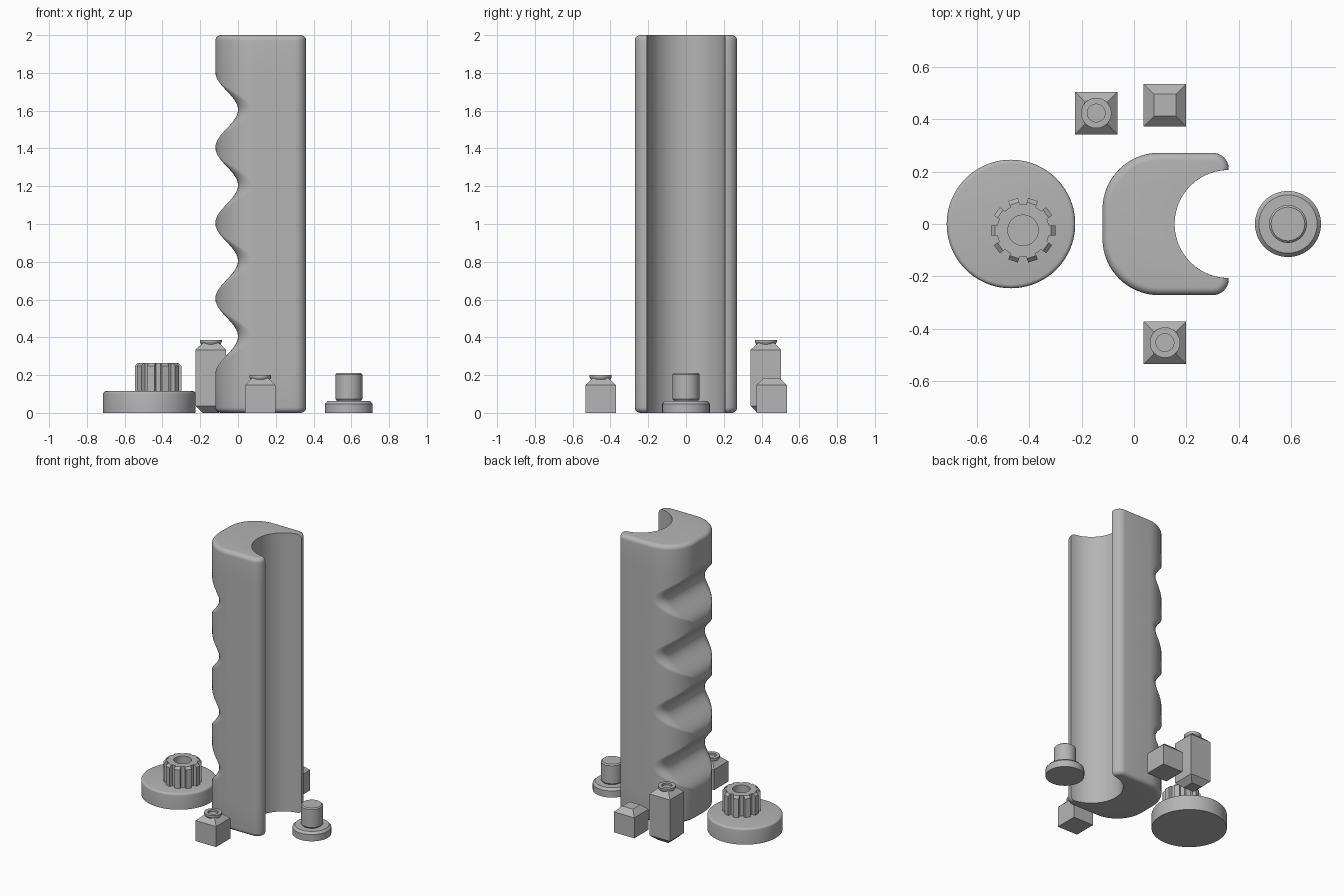
import bpy, bmesh, math

if "Cube" in bpy.data.objects:
    bpy.data.objects.remove(bpy.data.objects["Cube"])

grey = bpy.data.materials.new("grey_plastic")
grey.diffuse_color = (0.46, 0.46, 0.46, 1)
grey.use_nodes = True
grey.node_tree.nodes["Principled BSDF"].inputs["Base Color"].default_value = grey.diffuse_color


def finish(name, bm, angle=35):
    bmesh.ops.remove_doubles(bm, verts=bm.verts, dist=1e-5)
    bmesh.ops.recalc_face_normals(bm, faces=bm.faces)
    mesh = bpy.data.meshes.new(name)
    bm.to_mesh(mesh)
    bm.free()
    mesh.materials.append(grey)
    ob = bpy.data.objects.new(name, mesh)
    bpy.context.collection.objects.link(ob)
    bpy.ops.object.select_all(action='DESELECT')
    ob.select_set(True)
    bpy.context.view_layer.objects.active = ob
    bpy.ops.object.shade_smooth_by_angle(angle=math.radians(angle))
    return ob


def loft(bm, rows):
    """Skin closed rings of points and cap both ends."""
    rings = [[bm.verts.new(p) for p in row] for row in rows]
    n = len(rings[0])
    for a, b in zip(rings, rings[1:]):
        for i in range(n):
            j = (i + 1) % n
            bm.faces.new((a[i], a[j], b[j], b[i]))
    bm.faces.new(rings[0])
    bm.faces.new(rings[-1])


def lathe(bm, x, y, profile, seg=64):
    loft(bm, [[(x + r * math.cos(2 * math.pi * i / seg),
                y + r * math.sin(2 * math.pi * i / seg), z) for i in range(seg)]
              for r, z in profile])


# Handle: half-round section with a round channel and finger grooves
LEFT, HALF, R, TIP, FIL, CUT = -0.12, 0.271, 0.215, 0.361, 0.06, 0.206
EDGE, GROOVE = 0.03, 0.12


def groove_depth(z):
    if not 0.205 < z < 1.805:
        return 0.0
    return GROOVE * (0.5 - 0.5 * math.cos(2 * math.pi * (z - 0.205) / 0.4))


def section(z, d):
    depth = groove_depth(z)
    x0, cx, cy, r = LEFT + d + depth, LEFT + R, HALF - R, R - d
    a0 = math.acos(min(1, (cx - x0) / r))
    f = 0.07 * depth / GROOVE
    corner = (x0, cy + r * math.sin(a0))
    a1 = a0 + f / r
    p0 = (x0, corner[1] - f)
    p2 = (cx - r * math.cos(a1), cy + r * math.sin(a1))
    half = []
    # softened edge between groove and side
    for i in range(7):
        t = i / 6
        half.append(tuple((1 - t) ** 2 * p0[k] + 2 * t * (1 - t) * corner[k]
                          + t * t * p2[k] for k in (0, 1)))
    # rounded side
    for i in range(1, 17):
        a = a1 + (math.pi / 2 - a1) * i / 16
        half.append((cx - r * math.cos(a), cy + r * math.sin(a)))
    # rounded lip
    for i in range(9):
        a = math.pi / 2 * (1 - i / 8)
        half.append((TIP - FIL + (FIL - d) * math.cos(a),
                     HALF - FIL + (FIL - d) * math.sin(a)))
    # channel
    a_tip = math.acos(-d / CUT)
    for i in range(20):
        a = a_tip + (math.pi - a_tip) * i / 20
        half.append((TIP + CUT * math.cos(a), CUT * math.sin(a)))
    pts = [(x0, 0)] + half + [(TIP - CUT, 0)] + [(x, -y) for x, y in half[::-1]]
    return [(x, y, z) for x, y in pts]


rows = []
steps = [math.pi / 2 * i / 6 for i in range(7)]
for a in steps:
    rows.append(section(EDGE * (1 - math.cos(a)), EDGE * (1 - math.sin(a))))
for i in range(97):
    rows.append(section(0.205 + 1.6 * i / 96, 0))
for a in steps[::-1]:
    rows.append(section(2 - EDGE * (1 - math.cos(a)), EDGE * (1 - math.sin(a))))
bm = bmesh.new()
loft(bm, rows)
finish("grip_handle", bm)

# Knob base disc with softened top rim
bm = bmesh.new()
rim = [(0.230 + 0.015 * math.cos(math.pi / 8 * i), 0.100 + 0.015 * math.sin(math.pi / 8 * i))
       for i in range(5)]
lathe(bm, -0.469, 0, [(0.245, 0)] + rim, 96)
finish("knob_base", bm)

# Splined hub on the knob, with a recess in its top
GX, GY, TOP = -0.423, -0.024, 0.265
bm = bmesh.new()
lathe(bm, GX, GY, [(0.1, 0.11), (0.1, TOP), (0.058, TOP), (0.058, TOP - 0.06)])
finish("knob_hub", bm)
bm = bmesh.new()
for k in range(10):
    a = 2 * math.pi * k / 10
    c, s = math.cos(a), math.sin(a)
    side = [(0.09, 0.11), (0.123, 0.11), (0.123, TOP - 0.016), (0.107, TOP), (0.09, TOP)]
    loft(bm, [[(GX + u * c - w * s, GY + u * s + w * c, z) for u, z in side]
              for w in (-0.019, 0.019)])
finish("hub_splines", bm)

# Flanged pin
bm = bmesh.new()
lathe(bm, 0.587, 0, [(0.126, 0), (0.126, 0.048), (0.111, 0.064), (0.064, 0.064),
                     (0.072, 0.074), (0.072, 0.203), (0.064, 0.211)])
finish("flanged_pin", bm, 25)


# Square plugs with tapered shoulders
def plug(name, x, y, z0, z1, tapered_base=False, stud=True):
    levels = [(0.081, z0), (0.081, z1), (0.042, z1 + 0.037)]
    if tapered_base:
        levels.insert(0, (0.042, z0 - 0.037))
    bm = bmesh.new()
    loft(bm, [[(x + h * i, y + h * j, z) for i, j in ((-1, -1), (1, -1), (1, 1), (-1, 1))]
              for h, z in levels])
    finish(name, bm, 20)
    if stud:
        t = z1 + 0.053
        bm = bmesh.new()
        lathe(bm, x, y, [(0.048, t - 0.03), (0.058, t - 0.012), (0.058, t),
                         (0.034, t), (0.034, t - 0.014)], 32)
        finish(name + "_stud", bm, 25)


plug("front_plug", 0.118, -0.452, 0, 0.147)
plug("back_plug", 0.118, 0.453, 0, 0.147, stud=False)
plug("long_plug", -0.144, 0.423, 0.037, 0.334, tapered_base=True)
